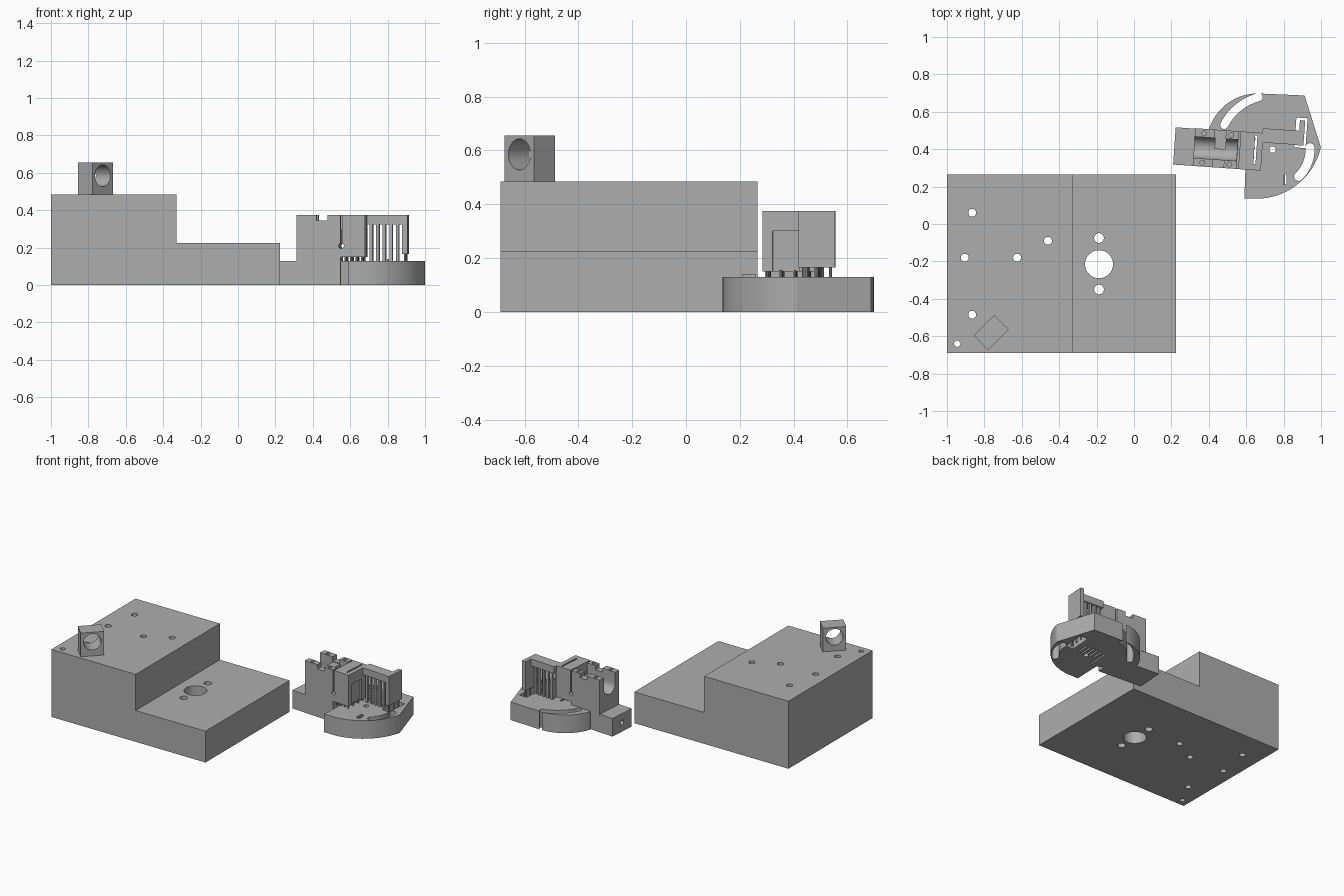
import bpy, bmesh, math
from mathutils import Matrix, Vector

if "Cube" in bpy.data.objects:
    bpy.data.objects.remove(bpy.data.objects["Cube"])

grey = bpy.data.materials.new("light_grey")
grey.diffuse_color = (0.42, 0.42, 0.42, 1)
grey.use_nodes = True
grey.node_tree.nodes["Principled BSDF"].inputs["Base Color"].default_value = grey.diffuse_color
WORLD = Matrix.Identity(4)
PIVOT = Vector((0.741, 0.398, 0))
# Frame of the swivel clamp, turned slightly about its pivot
CLAMP = Matrix.Translation(PIVOT) @ Matrix.Rotation(math.radians(-4), 4, 'Z')


def prism(name, pts, z0, z1, mat=WORLD):
    """Extrude a flat outline from z0 to z1."""
    bm = bmesh.new()
    face = bm.faces.new([bm.verts.new((x, y, z0)) for x, y in pts])
    top = bmesh.ops.extrude_face_region(bm, geom=[face])
    verts = [g for g in top["geom"] if isinstance(g, bmesh.types.BMVert)]
    bmesh.ops.translate(bm, verts=verts, vec=(0, 0, z1 - z0))
    bmesh.ops.transform(bm, matrix=mat, verts=bm.verts)
    bmesh.ops.recalc_face_normals(bm, faces=bm.faces)
    me = bpy.data.meshes.new(name)
    bm.to_mesh(me)
    bm.free()
    me.materials.append(grey)
    ob = bpy.data.objects.new(name, me)
    bpy.context.collection.objects.link(ob)
    return ob


def box(name, x0, x1, y0, y1, z0, z1, mat=WORLD):
    return prism(name, [(x0, y0), (x1, y0), (x1, y1), (x0, y1)], z0, z1, mat)


def rod(name, x, y, r, z0, z1, mat=WORLD, n=32):
    ring = [(x + r * math.cos(2 * math.pi * i / n), y + r * math.sin(2 * math.pi * i / n)) for i in range(n)]
    return prism(name, ring, z0, z1, mat)


def cut(target, *cutters):
    """Subtract the cutters, then delete them."""
    bpy.context.view_layer.objects.active = target
    for c in cutters:
        m = target.modifiers.new("cut", 'BOOLEAN')
        m.operation, m.solver, m.object = 'DIFFERENCE', 'EXACT', c
        bpy.ops.object.modifier_apply(modifier=m.name)
        bpy.data.objects.remove(c)


def arc3(a, b, c, n=20):
    """Points on the arc through a, b and c."""
    (ax, ay), (bx, by), (cx, cy) = a, b, c
    d = 2 * (ax * (by - cy) + bx * (cy - ay) + cx * (ay - by))
    a2, b2, c2 = ax * ax + ay * ay, bx * bx + by * by, cx * cx + cy * cy
    ox = (a2 * (by - cy) + b2 * (cy - ay) + c2 * (ay - by)) / d
    oy = (a2 * (cx - bx) + b2 * (ax - cx) + c2 * (bx - ax)) / d
    r = math.hypot(ax - ox, ay - oy)
    t0, t1 = math.atan2(ay - oy, ax - ox), math.atan2(cy - oy, cx - ox)
    if t1 < t0:
        t1 += 2 * math.pi
    return [(ox + r * math.cos(t0 + (t1 - t0) * i / n), oy + r * math.sin(t0 + (t1 - t0) * i / n)) for i in range(n + 1)]


def arc_slot(radius, half, a0, a1, n=20):
    """Round-ended curved slot about the pivot."""
    a0, a1 = math.radians(a0), math.radians(a1)
    pt = lambda r, a: (PIVOT.x + r * math.cos(a), PIVOT.y + r * math.sin(a))
    span = [a0 + (a1 - a0) * i / n for i in range(n + 1)]
    pts = [pt(radius + half, a) for a in span]
    for i in range(1, 8):
        e, c = a1 + math.pi * i / 8, pt(radius, a1)
        pts.append((c[0] + half * math.cos(e), c[1] + half * math.sin(e)))
    pts += [pt(radius - half, a) for a in reversed(span)]
    for i in range(1, 8):
        e, c = a0 + math.pi + math.pi * i / 8, pt(radius, a0)
        pts.append((c[0] + half * math.cos(e), c[1] + half * math.sin(e)))
    return prism("slot", pts, -0.1, 0.3)


# Stepped base block: side profile extruded along y
SIDE = Matrix(((1, 0, 0, 0), (0, 0, -1, 0), (0, 1, 0, 0), (0, 0, 0, 1)))
base = prism("stepped_base", [(-1, 0), (0.225, 0), (0.225, 0.225), (-0.33, 0.225), (-0.33, 0.485), (-1, 0.485)],
             -0.265, 0.69, SIDE)
holes = [(-0.865, 0.06, 0.021), (-0.905, -0.18, 0.021), (-0.625, -0.18, 0.021), (-0.46, -0.09, 0.021),
         (-0.865, -0.485, 0.021), (-0.945, -0.64, 0.017), (-0.187, -0.075, 0.026),
         (-0.187, -0.35, 0.026), (-0.187, -0.215, 0.075)]
cut(base, *[rod("hole", x, y, r, -0.1, 0.7) for x, y, r in holes])

# Small turned block with a cross bore
TURN = Matrix.Translation((-0.7625, -0.58, 0)) @ Matrix.Rotation(math.radians(45), 4, 'Z')
block = box("bored_block", -0.0775, 0.0775, -0.055, 0.055, 0.485, 0.655, TURN)
cut(block, rod("bore", 0, 0.585, 0.058, -0.2, 0.2, TURN @ SIDE, 48))

# Swivel plate: rounded outline, curved slots and pivot hole
outline = [(0.59, 0.136)] + arc3((0.68, 0.136), (0.865, 0.205), (0.999, 0.41)) + [(0.912, 0.687)]
outline += arc3((0.66, 0.698), (0.50, 0.645), (0.404, 0.515)) + [(0.404, 0.45), (0.597, 0.33)]
plate = prism("swivel_plate", outline, 0, 0.13)
cut(plate, arc_slot(0.29, 0.022, 105, 153), arc_slot(0.2, 0.024, -46, 3),
    rod("pivot_hole", PIVOT.x, PIVOT.y, 0.017, -0.1, 0.3),
    box("thin_slot", 0.808, 0.816, 0.21, 0.265, -0.1, 0.3),
    box("wall_slot", 0.115, 0.175, 0.02, 0.18, -0.1, 0.3, CLAMP),
    box("flexure_slot", -0.098, -0.086, -0.085, 0.085, -0.1, 0.3, CLAMP),
    *[box("rib_slot", u, u + 0.012, 0.0, 0.1, -0.1, 0.06, CLAMP) for u in (-0.06, -0.03, 0.0, 0.03, 0.06)])
box("plate_ledge", 0.796, 0.807, 0.21, 0.26, 0.125, 0.14)

# Clamp foot under the upright block
foot = box("clamp_foot", -0.525, -0.186, -0.117, 0.0825, 0, 0.13, CLAMP)
ENDWAYS = Matrix(((0, 0, 1, 0), (1, 0, 0, 0), (0, 1, 0, 0), (0, 0, 0, 1)))
cut(foot, rod("foot_hole", -0.017, 0.065, 0.018, -0.6, -0.43, CLAMP @ ENDWAYS))

# Upright clamp block with a floating front half
clamp_side = [(-0.42, 0.125), (-0.186, 0.125), (-0.186, 0.15), (-0.055, 0.15), (-0.055, 0.375), (-0.42, 0.375)]
clamp = prism("clamp_block", clamp_side, -0.085, 0.117, CLAMP @ SIDE)
cut(clamp,
    rod("trough", -0.017, 0.295, 0.057, -0.5, -0.19, CLAMP @ ENDWAYS, 48),
    box("trough_mouth", -0.5, -0.185, -0.074, 0.04, 0.295, 0.5, CLAMP),
    box("hinge_slit", -0.186, -0.176, -0.2, 0.2, 0.21, 0.5, CLAMP),
    rod("hinge_hole", -0.181, 0.21, 0.014, -0.2, 0.2, CLAMP @ SIDE),
    box("flexure_slit", -0.098, -0.086, -0.085, 0.07, 0.1, 0.5, CLAMP),
    box("side_recess", -0.07, 0.0, -0.08, 0.02, 0.1, 0.3, CLAMP),
    box("rim_notch", -0.315, -0.255, -0.2, 0.2, 0.345, 0.5, CLAMP),
    *[rod("screw_hole", u, v, 0.013, 0.24, 0.5, CLAMP, 16)
      for u in (-0.37, -0.225) for v in (-0.096, 0.061)])
box("trough_bridge", -0.31, -0.25, -0.018, 0.045, 0.23, 0.34, CLAMP)

# Lever arm and its hanging end wall
box("lever_arm", -0.06, 0.15, 0.034, 0.11, 0.325, 0.375, CLAMP)
box("lever_end_wall", 0.135, 0.163, 0.032, 0.167, 0.165, 0.375, CLAMP)

# Slender posts holding up the arm
for i in range(5):
    u = -0.04 + 0.035 * i
    for v in (0.042, 0.085):
        box("arm_post", u, u + 0.016, v, v + 0.018, 0.125, 0.33, CLAMP)

# Short tapered pegs under the floating block and the wall
pegs = [(-0.16 + 0.03 * i, v) for i in range(4) for v in (-0.1, -0.05, 0, 0.05)]
for u, v in pegs:
    rod("support_peg", u, v, 0.006, 0.125, 0.155, CLAMP, 8)
for v in (0.05, 0.1, 0.15):
    rod("wall_peg", 0.149, v, 0.006, 0.0, 0.17, CLAMP, 8)

# Smooth the bores and arcs, keep every corner crisp
bpy.ops.object.select_all(action='SELECT')
bpy.ops.object.shade_smooth_by_angle(angle=math.radians(30))
